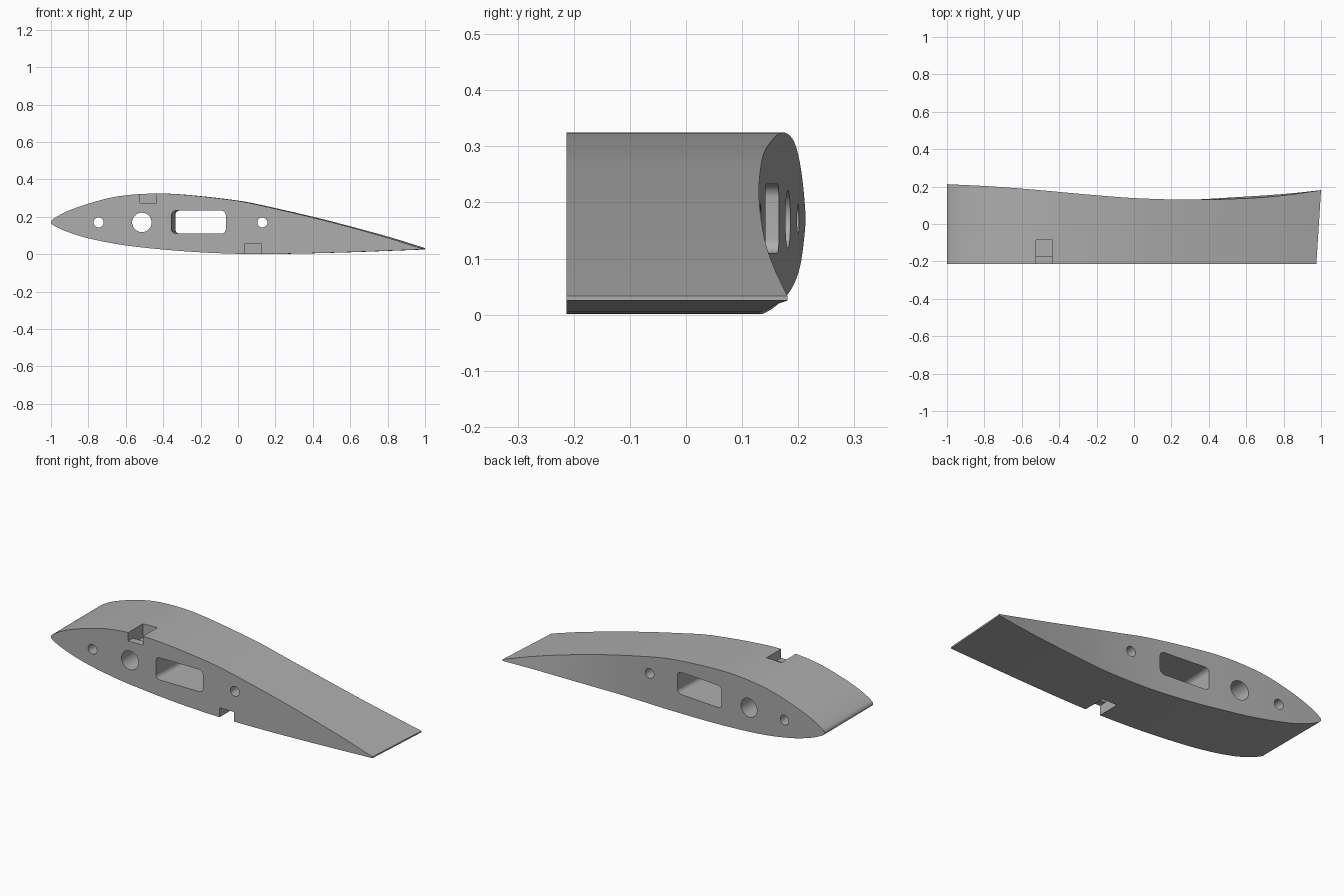
import bpy
import bmesh
import math

cube = bpy.data.objects.get("Cube")
if cube:
    bpy.data.objects.remove(cube, do_unlink=True)

grey = bpy.data.materials.new("plain grey")
grey.use_nodes = True
COLOUR = (0.42, 0.42, 0.42, 1)
grey.diffuse_color = COLOUR
grey.node_tree.nodes["Principled BSDF"].inputs["Base Color"].default_value = COLOUR

FRONT = -0.213
TAIL = 0.975

# Section heights and back edge as (x, value) points
UPPER = [(-1, .17), (-.97, .2), (-.9, .235), (-.8, .27), (-.65, .308), (-.47, .324),
         (-.3, .319), (0, .285), (.2, .243), (.4, .196), (.6, .144), (.8, .088), (TAIL, .033)]
LOWER = [(-1, .17), (-.97, .145), (-.9, .115), (-.8, .085), (-.6, .047), (-.4, .025),
         (-.2, .01), (0, .002), (.1, .001), (.3, .003), (.6, .011), (TAIL, .025)]
BACK = [(-1, .213), (-.75, .2), (-.5, .18), (-.25, .157), (0, .138), (.3, .13),
        (.6, .138), (.8, .155), (TAIL, .181)]


def warp(x):
    """Spread points out around the rounded nose."""
    return math.sqrt(max(0, (x + 1) / 2))


def smooth_value(points, x, f=warp):
    """Cubic interpolation through the points."""
    us = [f(p[0]) for p in points]
    vs = [p[1] for p in points]
    n = len(us)
    u = f(x)
    i = max(0, min(n - 2, sum(a <= u for a in us) - 1))

    def slope(k):
        a, b = max(0, k - 1), min(n - 1, k + 1)
        return (vs[b] - vs[a]) / (us[b] - us[a])

    h = us[i + 1] - us[i]
    t = (u - us[i]) / h
    return ((2 * t**3 - 3 * t**2 + 1) * vs[i] + (t**3 - 2 * t**2 + t) * h * slope(i)
            + (3 * t**2 - 2 * t**3) * vs[i + 1] + (t**3 - t**2) * h * slope(i + 1))


def make_object(name, bm):
    bmesh.ops.recalc_face_normals(bm, faces=bm.faces)
    mesh = bpy.data.meshes.new(name)
    bm.to_mesh(mesh)
    bm.free()
    mesh.materials.append(grey)
    obj = bpy.data.objects.new(name, mesh)
    bpy.context.collection.objects.link(obj)
    return obj


def wing_body(steps=56):
    """Loft the section from the flat front to the curved back."""
    bm = bmesh.new()
    rows = []
    for i in range(steps + 1):
        x = -1 + (TAIL + 1) * (i / steps) ** 2
        back_x = -1 + (x + 1) * 2 / (TAIL + 1)
        back_y = smooth_value(BACK, x, lambda a: a)
        # The lower back edge bows out slightly toward the tail
        bulge = 0.01 * math.sin(math.pi * max(0, (x - .3) / (TAIL - .3)))
        row = []
        for table, extra in ((UPPER, 0), (LOWER, bulge)):
            z = smooth_value(table, x)
            row.append(bm.verts.new((x, FRONT, z)))
            row.append(bm.verts.new((back_x, back_y + extra, z)))
            if i == 0:
                row = row * 2
                break
        rows.append(row)
    for a, b in zip(rows, rows[1:]):
        for j, k in ((0, 1), (1, 3), (3, 2), (2, 0)):
            corners = list(dict.fromkeys((a[j], a[k], b[k], b[j])))
            bm.faces.new(corners)
    end = rows[-1]
    bm.faces.new((end[0], end[1], end[3], end[2]))
    return make_object("wing_section", bm)


def rounded_cutter(name, x0, x1, z0, z1, radius, y0, y1, shift=0.0):
    """Prism along y with a rounded rectangle or circle as its outline."""
    outline = []
    segments = 10 if radius else 0
    for q, (x, z) in enumerate(((x1 - radius, z1 - radius), (x0 + radius, z1 - radius),
                                (x0 + radius, z0 + radius), (x1 - radius, z0 + radius))):
        for s in range(segments + 1):
            a = math.pi / 2 * (q + s / max(1, segments))
            outline.append((x + radius * math.cos(a), z + radius * math.sin(a)))
    bm = bmesh.new()
    near = [bm.verts.new((x, y0, z)) for x, z in outline]
    far = [bm.verts.new((x + shift, y1, z)) for x, z in outline]
    bm.faces.new(near)
    bm.faces.new(far)
    for i in range(len(outline)):
        k = (i + 1) % len(outline)
        bm.faces.new((near[i], near[k], far[k], far[i]))
    bmesh.ops.remove_doubles(bm, verts=bm.verts, dist=1e-5)
    cutter = make_object(name, bm)
    cutter.hide_render = True
    return cutter


body = wing_body()
cutters = []

# Round through holes
for name, x, r in (("nose_hole", -.745, .027), ("spar_hole", -.514, .052), ("rear_hole", .13, .027)):
    cutters.append(rounded_cutter(name, x - r, x + r, .17 - r, .17 + r, r, -.3, .3))

# Slightly slanted rounded slot
cutters.append(rounded_cutter("slot", -.36, -.07, .11, .233, .025, -.3, .3, .032))

# Edge notches: shallow at the front, deeper behind a small lip
for name, x, z0, z1, p0, p1 in (("upper", -.48, .275, .4, .245, .4),
                                ("lower", .081, -.1, .054, -.1, .084)):
    cutters.append(rounded_cutter(name + "_notch", x - .045, x + .045, z0, z1, 0, -.3, -.085))
    cutters.append(rounded_cutter(name + "_pocket", x - .045, x + .045, p0, p1, 0, -.172, -.085))

bpy.ops.object.select_all(action="DESELECT")
bpy.context.view_layer.objects.active = body
body.select_set(True)
for cutter in cutters:
    mod = body.modifiers.new(cutter.name, "BOOLEAN")
    mod.operation = "DIFFERENCE"
    mod.solver = "EXACT"
    mod.object = cutter
    bpy.ops.object.modifier_apply(modifier=mod.name)
for cutter in cutters:
    bpy.data.objects.remove(cutter, do_unlink=True)

bpy.ops.object.shade_smooth_by_angle(angle=math.radians(30))
